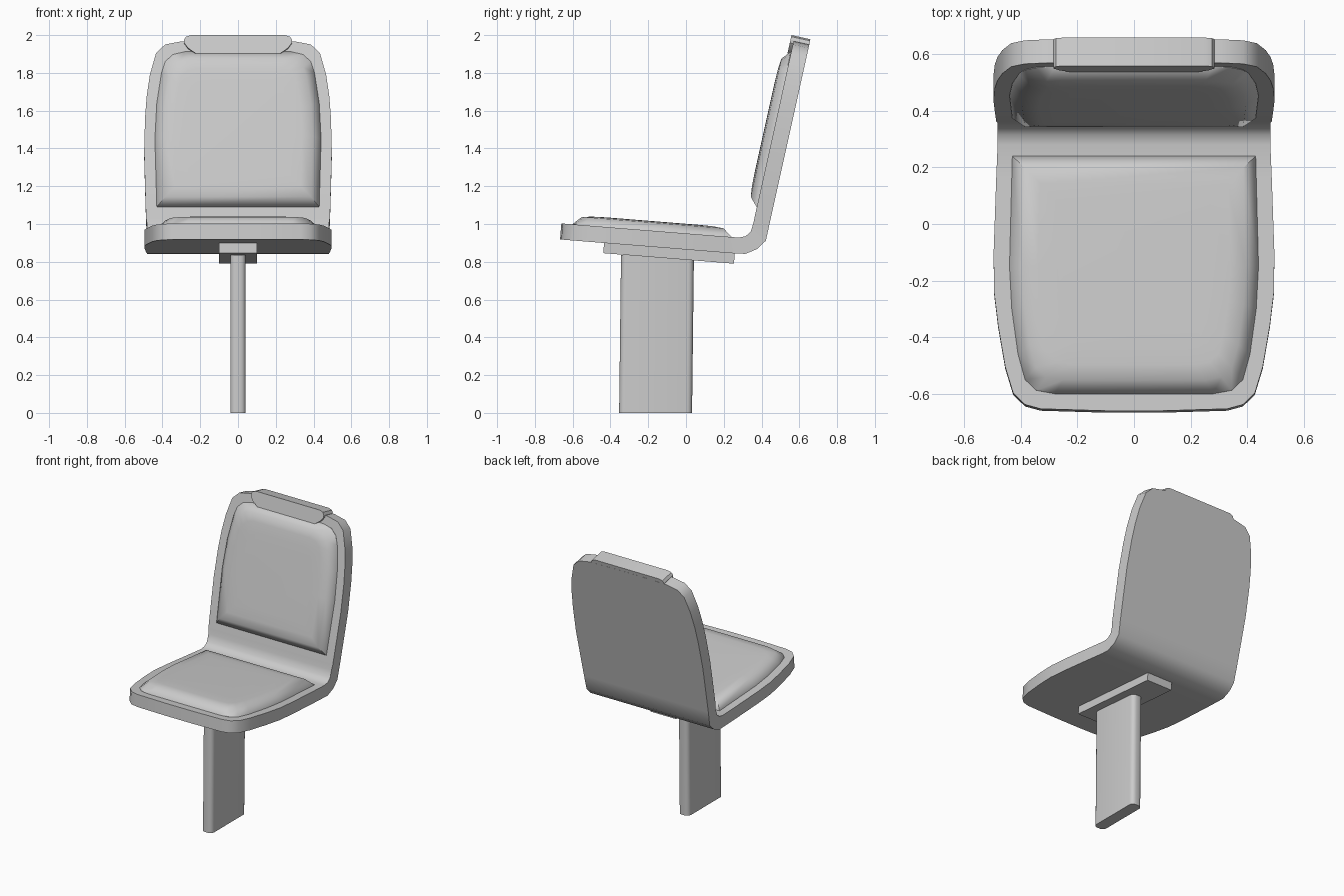
import bpy, bmesh, math

if "Cube" in bpy.data.objects:
    bpy.data.objects.remove(bpy.data.objects["Cube"])

# Slanted working planes: (x, v, h) -> world; v follows y on the seat, z on the back, h is height off the surface
def seat_pt(x, v, h):
    n = math.hypot(1, 0.0802)
    return (x, v + h * 0.0802 / n, 0.950 - 0.0802 * v + h / n)

def back_pt(x, v, h):
    n = math.hypot(1, 0.222)
    return (x, 0.133 + 0.222 * v - h / n, v + h * 0.222 / n)

def loft(name, rings, angle=30):
    """Skin a row of equal-length rings and cap both ends."""
    bm = bmesh.new()
    rows = [[bm.verts.new(p) for p in r] for r in rings]
    n = len(rows[0])
    for a, b in zip(rows, rows[1:]):
        for i in range(n):
            j = (i + 1) % n
            bm.faces.new((a[i], a[j], b[j], b[i]))
    bm.faces.new(rows[0][::-1])
    bm.faces.new(rows[-1])
    bmesh.ops.recalc_face_normals(bm, faces=bm.faces)
    me = bpy.data.meshes.new(name)
    bm.to_mesh(me)
    bm.free()
    ob = bpy.data.objects.new(name, me)
    bpy.context.collection.objects.link(ob)
    bpy.ops.object.select_all(action='DESELECT')
    ob.select_set(True)
    bpy.context.view_layer.objects.active = ob
    bpy.ops.object.shade_smooth_by_angle(angle=math.radians(angle))
    return ob

def mirrored(half):
    """Closed outline from (half width, v) points."""
    return [(x, v) for x, v in half] + [(-x, v) for x, v in reversed(half)]

# Shell: one bent sheet, seat + bend + backrest
T = 0.085
def section(w, inner, outer):
    return [(-w, *inner), (w, *inner), (w, *outer), (-w, *outer)]

def flat_section(place, w, v):
    return section(w, place(0, v, 0)[1:], place(0, v, -T)[1:])

seat_rows = [(0.10, -0.660), (0.33, -0.653), (0.385, -0.638), (0.427, -0.597),
             (0.455, -0.505), (0.48, -0.36), (0.495, -0.237), (0.496, -0.1), (0.487, 0.16)]
bend_rows = [((0.28, 0.928), (0.26, 0.844)), ((0.315, 0.935), (0.315, 0.842)),
             ((0.342, 0.958), (0.378, 0.868)), ((0.357, 1.005), (0.423, 0.912))]
back_rows = [(0.487, 1.035), (0.492, 1.2), (0.497, 1.38), (0.492, 1.565), (0.483, 1.68),
             (0.466, 1.793), (0.434, 1.905), (0.386, 1.950), (0.30, 1.967), (0.10, 1.972)]
loft("seat_shell",
     [flat_section(seat_pt, w, v) for w, v in seat_rows]
     + [section(0.482, i, o) for i, o in bend_rows]
     + [flat_section(back_pt, w, v) for w, v in back_rows], 35)

# Cushions: outline raised through shrinking rings
def cushion(name, place, half):
    loop = mirrored(half)
    hw = max(x for x, v in half)
    lo, hi = min(v for x, v in half), max(v for x, v in half)
    mid, hv = (lo + hi) / 2, (hi - lo) / 2
    rings = []
    for d, h in [(0, -0.01), (0, 0.002), (0.045, 0.043), (0.10, 0.049), (0.17, 0.051)]:
        rings.append([place(x * (1 - d / hw), mid + (v - mid) * (1 - d / hv), h) for x, v in loop])
    loft(name, rings, 50)

cushion("seat_cushion", seat_pt,
        [(0.28, -0.600), (0.345, -0.588), (0.385, -0.55), (0.41, -0.46),
         (0.432, -0.30), (0.44, -0.15), (0.43, 0.24)])
cushion("back_cushion", back_pt,
        [(0.43, 1.09), (0.44, 1.45), (0.43, 1.64), (0.405, 1.80),
         (0.385, 1.86), (0.345, 1.897), (0.28, 1.912)])

# Grab handle wrapped over the top edge
handle = mirrored([(0.225, 1.900), (0.265, 1.928), (0.285, 1.955), (0.285, 1.972),
                   (0.275, 1.988), (0.25, 1.996)])
loft("top_handle", [[back_pt(x, v, h) for x, v in handle] for h in (0.018, -0.0845)])

# Mounting plate under the seat
plate = mirrored([(0.10, -0.427), (0.10, 0.265)])
loft("mounting_plate", [[seat_pt(x, v, h) for x, v in plate] for h in (-0.08, -0.139)])

# Pedestal post: flat bar with rounded corners, leaning slightly
r, hx, hy = 0.03, 0.041, 0.193
corner = [(hx - r + r * math.cos(a), hy - r + r * math.sin(a))
          for a in (math.radians(k * 22.5) for k in range(5))]
half = [(x, -y) for x, y in reversed(corner)] + corner
post = mirrored(half)
loft("pedestal_post", [[(x, y + c, z) for x, y in post] for c, z in ((-0.161, 0), (-0.151, 0.835))], 40)
